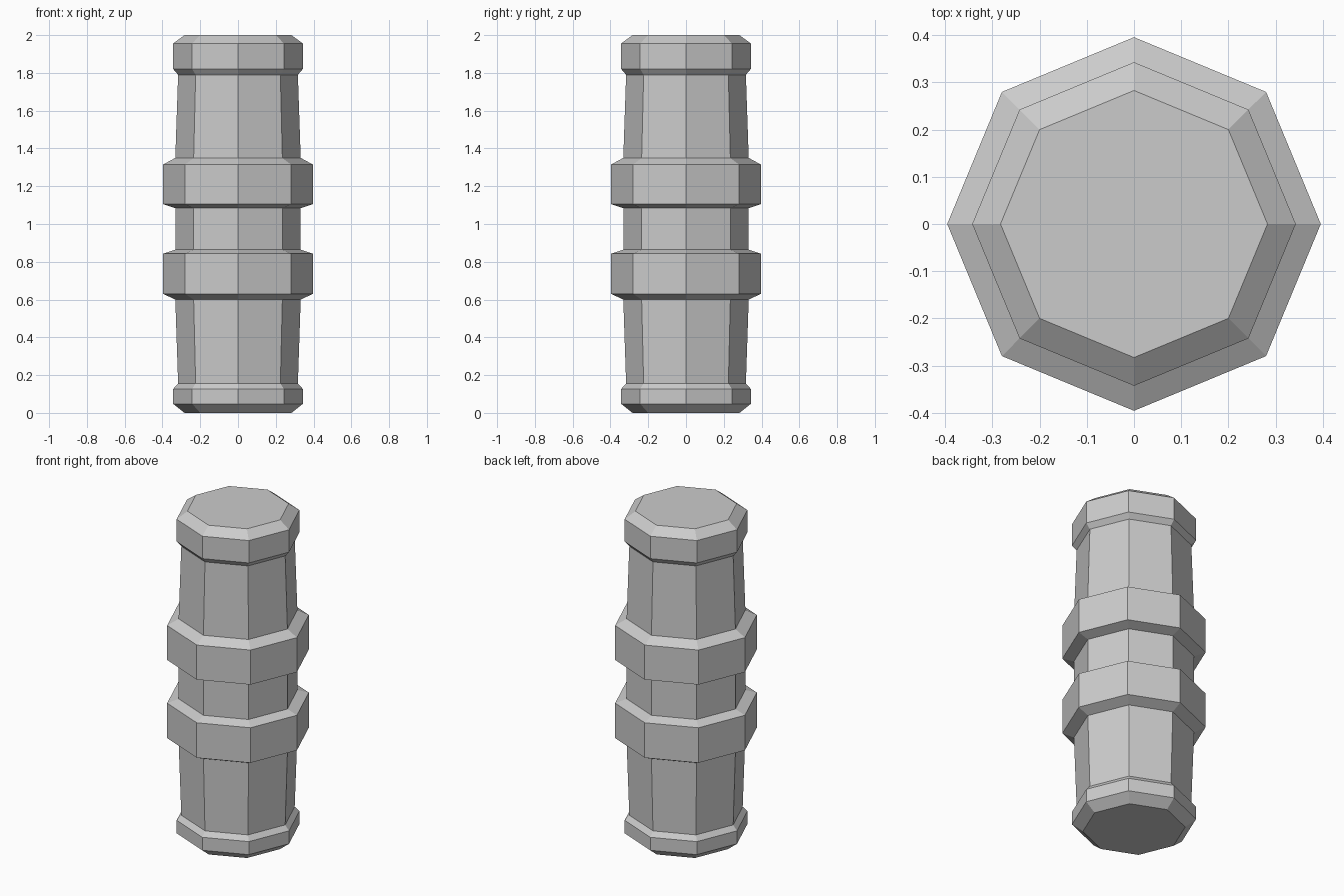
import bpy, bmesh
from math import cos, sin, tau

if "Cube" in bpy.data.objects:
    bpy.data.objects.remove(bpy.data.objects["Cube"])

SIDES = 8

# Outline as (radius, height), from the base to the top
PROFILE = [
    (0.283, 0.0), (0.343, 0.048), (0.343, 0.127), (0.317, 0.156),   # base rim
    (0.332, 0.60), (0.396, 0.63), (0.396, 0.843), (0.332, 0.864),   # lower collar
    (0.332, 1.084), (0.396, 1.105), (0.396, 1.315), (0.332, 1.35),  # upper collar
    (0.317, 1.79), (0.343, 1.82), (0.343, 1.956), (0.283, 2.0),     # top rim
]


def lathe(name, profile, sides):
    bm = bmesh.new()
    rings = [[bm.verts.new((r * cos(tau * i / sides), r * sin(tau * i / sides), z))
              for i in range(sides)] for r, z in profile]
    for low, high in zip(rings, rings[1:]):
        for i in range(sides):
            j = (i + 1) % sides
            bm.faces.new((low[i], low[j], high[j], high[i]))
    bm.faces.new(rings[0][::-1])
    bm.faces.new(rings[-1])
    mesh = bpy.data.meshes.new(name)
    bm.to_mesh(mesh)
    bm.free()
    obj = bpy.data.objects.new(name, mesh)
    bpy.context.collection.objects.link(obj)
    return obj


# Flat-sided post with rims and two collars
lathe("collared_post", PROFILE, SIDES)
